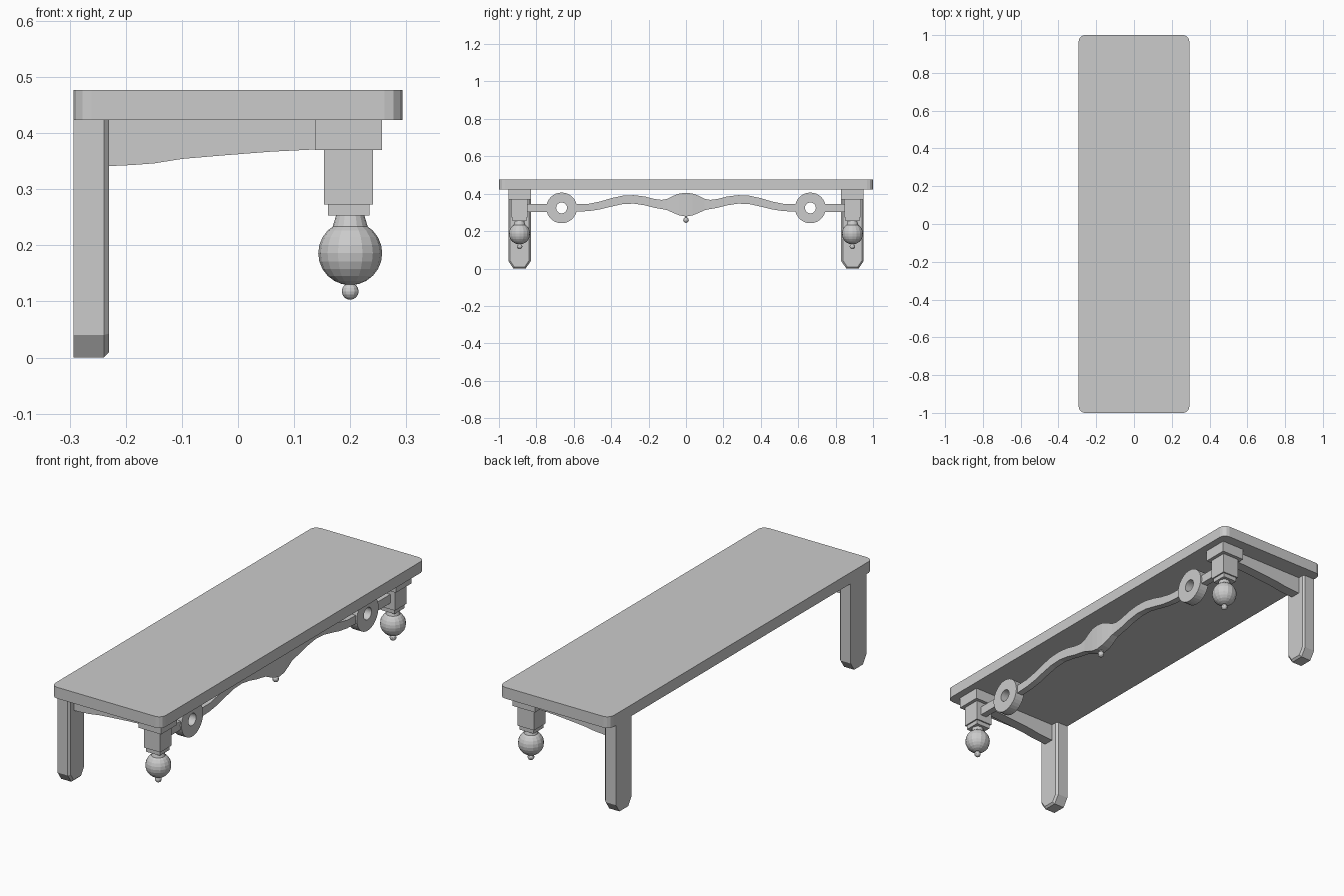
import bpy, bmesh
from math import sin, cos, pi
from mathutils import Vector

if "Cube" in bpy.data.objects:
    bpy.data.objects.remove(bpy.data.objects["Cube"])


def finish(name, bm):
    bmesh.ops.recalc_face_normals(bm, faces=bm.faces)
    me = bpy.data.meshes.new(name)
    bm.to_mesh(me)
    bm.free()
    ob = bpy.data.objects.new(name, me)
    bpy.context.collection.objects.link(ob)
    return ob


def box(name, x0, x1, y0, y1, z0, z1):
    bm = bmesh.new()
    bmesh.ops.create_cube(bm, size=1)
    for v in bm.verts:
        v.co = Vector(((x0 + x1) / 2 + v.co.x * (x1 - x0),
                       (y0 + y1) / 2 + v.co.y * (y1 - y0),
                       (z0 + z1) / 2 + v.co.z * (z1 - z0)))
    return finish(name, bm)


def prism(pts, offset):
    """Closed outline pushed along a vector."""
    bm = bmesh.new()
    face = bm.faces.new([bm.verts.new(p) for p in pts])
    ext = bmesh.ops.extrude_face_region(bm, geom=[face], use_keep_orig=True)
    moved = [g for g in ext["geom"] if isinstance(g, bmesh.types.BMVert)]
    bmesh.ops.translate(bm, verts=moved, vec=offset)
    return bm


def ball(name, loc, r, seg=16, rings=12):
    bm = bmesh.new()
    bmesh.ops.create_uvsphere(bm, u_segments=seg, v_segments=rings, radius=r)
    bmesh.ops.translate(bm, verts=bm.verts, vec=loc)
    return finish(name, bm)


def ring(name, x0, x1, y, z, r_in, r_out, n=32):
    bm = bmesh.new()
    loops = []
    for x, r in ((x0, r_in), (x0, r_out), (x1, r_out), (x1, r_in)):
        loops.append([bm.verts.new((x, y + r * cos(2 * pi * i / n), z + r * sin(2 * pi * i / n)))
                      for i in range(n)])
    for k in range(4):
        a, b = loops[k], loops[(k + 1) % 4]
        for i in range(n):
            j = (i + 1) % n
            bm.faces.new((a[i], a[j], b[j], b[i]))
    return finish(name, bm)


# Seat slab with rounded vertical corners
bm = bmesh.new()
bmesh.ops.create_cube(bm, size=1)
for v in bm.verts:
    v.co = Vector((v.co.x * 0.586, v.co.y * 2, 0.45 + v.co.z * 0.054))
corners = [e for e in bm.edges if abs(e.verts[0].co.z - e.verts[1].co.z) > 0.01]
bmesh.ops.bevel(bm, geom=corners, offset=0.032, segments=3, profile=0.5, affect='EDGES')
finish("seat", bm)

for side, s in (("left", -1), ("right", 1)):
    c = 0.89 * s

    # Back leg with clipped foot and eased inner edges
    outline = [(-0.06, 0.423), (-0.06, 0.04), (-0.033, 0), (0.033, 0), (0.06, 0.04), (0.06, 0.423)]
    bm = prism([(-0.293, c + y, z) for y, z in outline], (0.063, 0, 0))
    inner = [e for e in bm.edges
             if all(v.co.x > -0.24 for v in e.verts) and min(v.co.z for v in e.verts) < 0.4]
    bmesh.ops.bevel(bm, geom=inner, offset=0.009, segments=1, affect='EDGES')
    finish(f"back_leg_{side}", bm)

    # Side rail with curved underside
    rail = [(-0.235, 0.423), (-0.235, 0.341), (-0.19, 0.343), (-0.15, 0.346), (-0.10, 0.354),
            (-0.03, 0.360), (0.06, 0.367), (0.14, 0.371), (0.14, 0.423)]
    finish(f"side_rail_{side}", prism([(x, c - 0.025, z) for x, z in rail], (0, 0.05, 0)))

    # Stepped front post
    for name, h, z0, z1 in (("cap", 0.06, 0.37, 0.423), ("block", 0.0435, 0.273, 0.37),
                            ("collar", 0.037, 0.253, 0.273)):
        box(f"post_{name}_{side}", 0.197 - h, 0.197 + h, c - h, c + h, z0, z1)

    # Turned finial: neck, ball, tip
    bm = bmesh.new()
    bmesh.ops.create_cone(bm, cap_ends=True, segments=16, radius1=0.035, radius2=0.025, depth=0.033)
    bmesh.ops.translate(bm, verts=bm.verts, vec=(0.2, c, 0.2375))
    finish(f"finial_neck_{side}", bm)
    ball(f"finial_ball_{side}", (0.2, c, 0.186), 0.057)
    ball(f"finial_tip_{side}", (0.2, c, 0.118), 0.015, 12, 8)

    # Ring and short bar joining it to the post
    ring(f"apron_ring_{side}", 0.177, 0.223, 0.665 * s, 0.324, 0.029, 0.082)
    y0, y1 = sorted((0.74 * s, 0.86 * s))
    box(f"apron_bar_{side}", 0.184, 0.216, y0, y1, 0.303, 0.345)

# Wavy apron with central swelling: (y, top, bottom, half thickness)
half = [(0, 0.405, 0.278, 0.024), (0.035, 0.401, 0.284, 0.023), (0.07, 0.388, 0.298, 0.02),
        (0.10, 0.372, 0.312, 0.017), (0.13, 0.367, 0.318, 0.016), (0.17, 0.372, 0.325, 0.016),
        (0.22, 0.385, 0.338, 0.016), (0.28, 0.392, 0.347, 0.016), (0.34, 0.389, 0.344, 0.016),
        (0.40, 0.376, 0.331, 0.016), (0.46, 0.358, 0.316, 0.016), (0.52, 0.346, 0.307, 0.016),
        (0.59, 0.344, 0.304, 0.016)]
stations = [(-y, t, b, h) for y, t, b, h in half[:0:-1]] + half
bm = bmesh.new()
loops = [[bm.verts.new((0.2 + dx, y, z)) for dx, z in ((-h, b), (h, b), (h, t), (-h, t))]
         for y, t, b, h in stations]
for a, b in zip(loops, loops[1:]):
    for i in range(4):
        j = (i + 1) % 4
        bm.faces.new((a[i], a[j], b[j], b[i]))
bm.faces.new(loops[0])
bm.faces.new(loops[-1])
finish("wavy_apron", bm)
ball("apron_drop", (0.2, 0, 0.259), 0.015, 12, 8)
box("apron_drop_stem", 0.194, 0.206, -0.006, 0.006, 0.265, 0.285)
